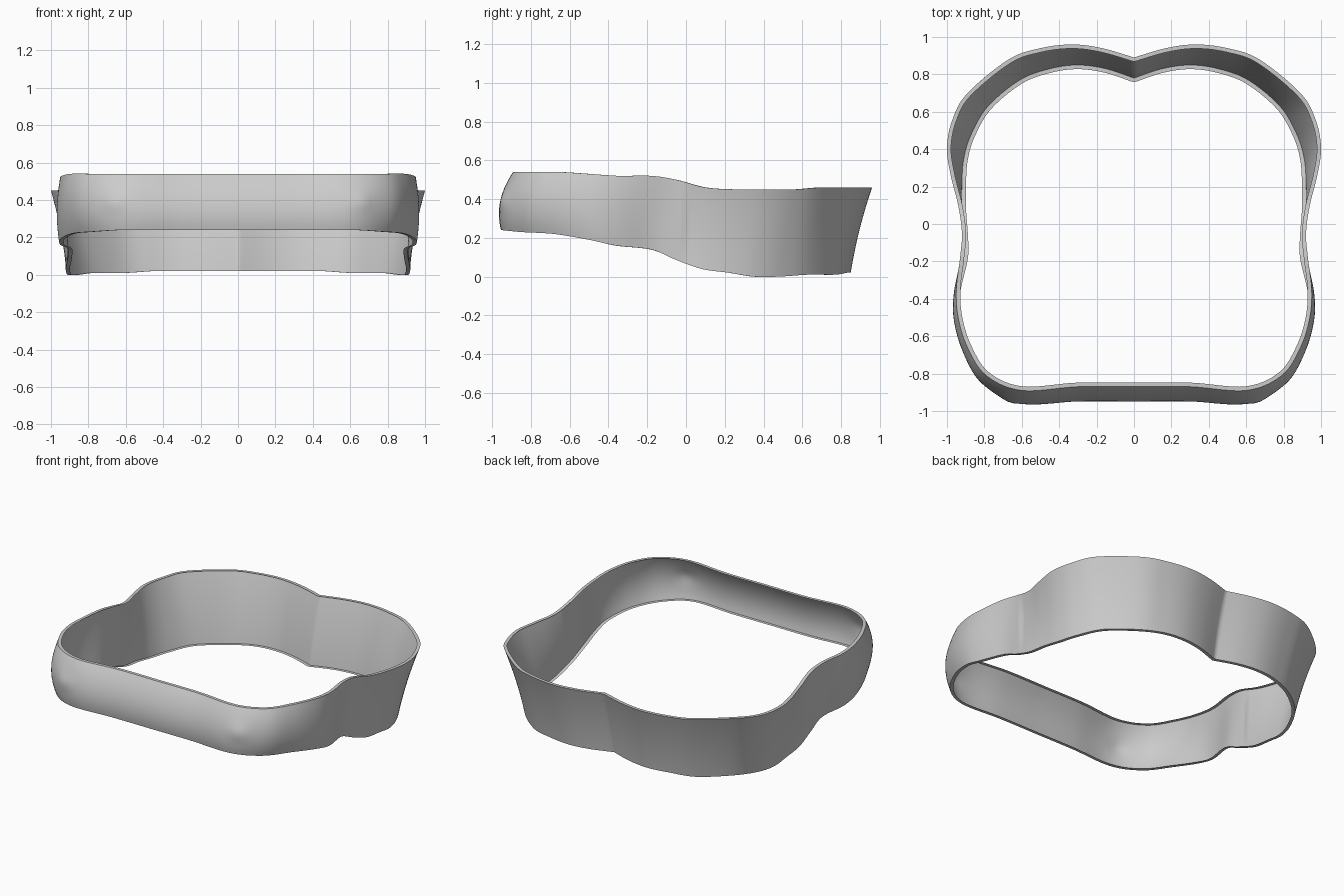
import bpy
import bmesh
import math
from mathutils import Vector

cube = bpy.data.objects.get("Cube")
if cube:
    bpy.data.objects.remove(cube)

RIM_WIDTH = 0.022
ROWS = 14
STEPS = 7

# Stations from back centre round the left side to front centre, in hundredths:
# top edge x, y, z, then bottom edge x, y, z
STATIONS = [
    (0, 89, 46, 0, 78, 2), (17, 94, 46, 15, 83, 2),
    (33, 96, 46, 30, 85, 2), (50, 94, 46, 45, 83, 2),
    (67, 88, 46, 61, 77, 1), (89, 70, 46, 78, 63, 1),
    (97, 56, 45, 87, 48, 0), (100, 41, 45, 91, 35, 0),
    (98, 26, 45, 92, 22, 2), (94, 10, 46, 92, 8, 4),
    (92, -5, 50, 91, -6, 9), (93, -18, 52, 91, -18, 14),
    (95, -35, 52, 95, -36, 16), (94, -50, 53, 95, -50, 19),
    (89, -66, 54, 89, -68, 22), (79, -81, 54, 78, -85, 23),
    (60, -89, 54, 60, -95, 24), (30, -87, 54, 30, -94, 24),
    (0, -87, 54, 0, -94, 24),
]


def spline(points, steps):
    """Smooth curve through the points."""
    padded = [points[0]] + points + [points[-1]]
    result = []
    for a, b, c, d in zip(padded, padded[1:], padded[2:], padded[3:]):
        for k in range(steps):
            t = k / steps
            result.append(b + (c - a) * (t / 2)
                          + (a * 2 - b * 5 + c * 4 - d) * (t * t / 2)
                          + (b * 3 - a - c * 3 + d) * (t ** 3 / 2))
    return result + [points[-1]]


tops = spline([Vector(s[:3]) / 100 for s in STATIONS], STEPS)
bottoms = spline([Vector(s[3:]) / 100 for s in STATIONS], STEPS)
count = len(tops)


def outward(edge, i):
    """Horizontal direction pointing away from the opening."""
    if i == 0 or i == count - 1:
        return Vector((0, 1 if i == 0 else -1, 0))
    tangent = edge[i + 1] - edge[i - 1]
    return Vector((-tangent.y, tangent.x, 0)).normalized()


# Band wall with a narrow inward rim along both edges
bm = bmesh.new()
columns = []
for i, (top, bottom) in enumerate(zip(tops, bottoms)):
    normal = outward(tops, i)
    bulge = 0.035 * min(1, max(0, -top.y - 0.15) * 1.6) if top.y < 0 else -0.01
    path = [bottom - outward(bottoms, i) * RIM_WIDTH]
    for row in range(ROWS + 1):
        t = row / ROWS
        point = bottom.lerp(top, t) + normal * bulge * 4 * t * (1 - t)
        # Small soft knob on each front corner
        if point.y < -0.6:
            distance = math.hypot(point.x - 0.66, point.z - 0.39)
            point += normal * 0.012 * math.exp(-(distance / 0.05) ** 2)
        path.append(point)
    path.append(top - normal * RIM_WIDTH)
    if i in (0, count - 1):
        for point in path:
            point.x = 0
    columns.append([bm.verts.new(point) for point in path])

for left, right in zip(columns, columns[1:]):
    for j in range(len(left) - 1):
        bm.faces.new((left[j], left[j + 1], right[j + 1], right[j]))

mesh = bpy.data.meshes.new("band")
bm.to_mesh(mesh)
bm.free()
band = bpy.data.objects.new("band", mesh)
bpy.context.collection.objects.link(band)

# Plain grey material
grey = bpy.data.materials.new("light grey")
grey.use_nodes = True
colour = (0.6, 0.6, 0.6, 1)
grey.diffuse_color = colour
grey.node_tree.nodes["Principled BSDF"].inputs["Base Color"].default_value = colour
mesh.materials.append(grey)

# Right half
mirror = band.modifiers.new("right_half", 'MIRROR')
mirror.use_clip = True

bpy.ops.object.select_all(action='DESELECT')
band.select_set(True)
bpy.context.view_layer.objects.active = band
bpy.ops.object.shade_smooth_by_angle(angle=math.radians(40))
